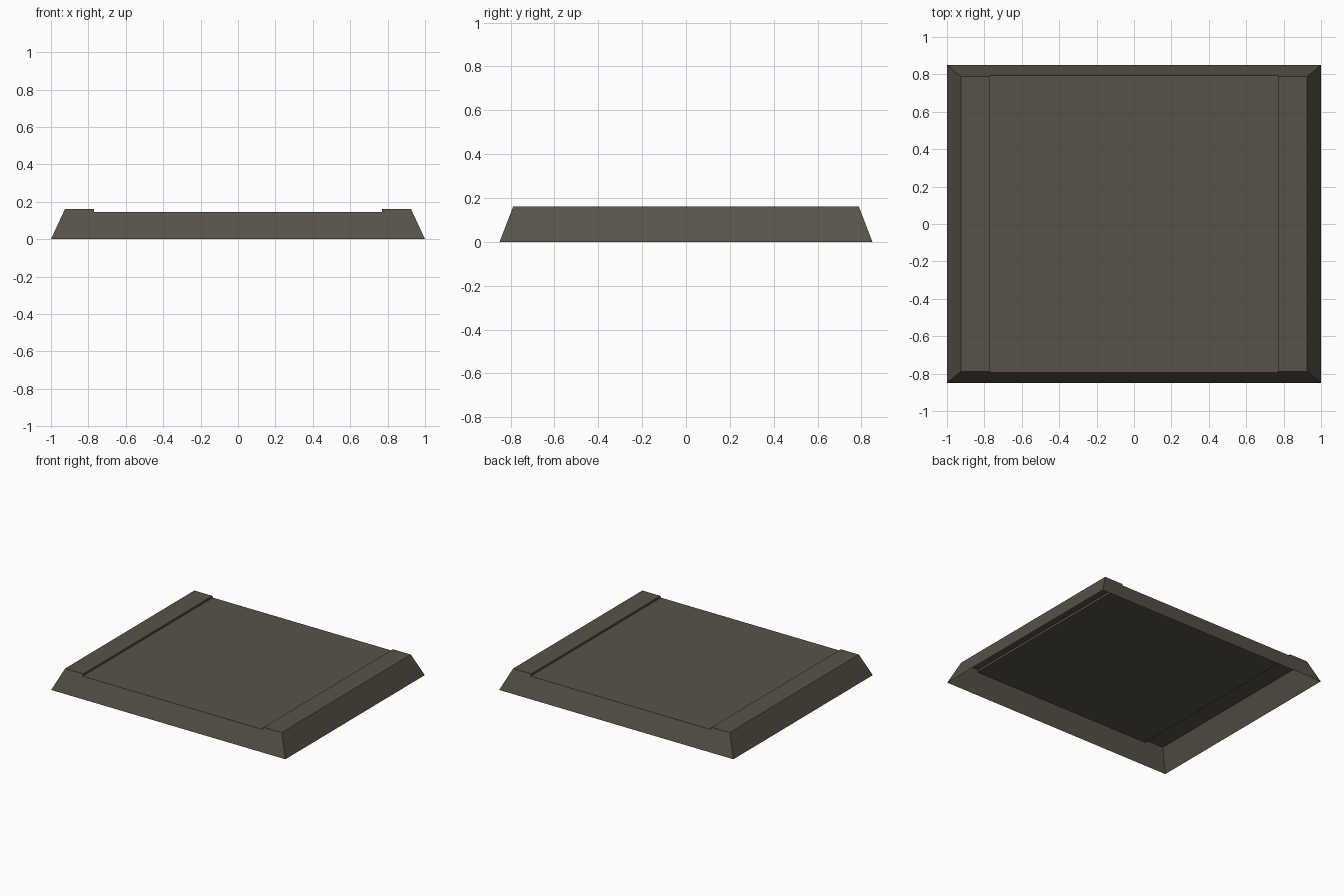
import bpy, bmesh

if "Cube" in bpy.data.objects:
    bpy.data.objects.remove(bpy.data.objects["Cube"])

HX, HY = 1.0, 0.85          # half size at the base
TX, TY = 0.925, 0.788       # half size at the top
H, FLOOR = 0.162, 0.146     # rim height and recessed panel height
PX = 0.77                   # half width of the recessed panel

mat = bpy.data.materials.new("dark olive grey")
mat.diffuse_color = (0.095, 0.086, 0.066, 1)
mat.use_nodes = True
mat.node_tree.nodes["Principled BSDF"].inputs["Base Color"].default_value = mat.diffuse_color

# Profile across x: raised strip, step down, wide panel, step up, raised strip
profile = [(-HX, 0), (-TX, H), (-PX, H), (-PX, FLOOR),
           (PX, FLOOR), (PX, H), (TX, H), (HX, 0)]


def half_depth(z):
    """Half depth of the sloped front and back at height z."""
    return HY + (TY - HY) * z / H


# Shell with sloped sides, open underneath
bm = bmesh.new()
front = [bm.verts.new((x, -half_depth(z), z)) for x, z in profile]
back = [bm.verts.new((x, half_depth(z), z)) for x, z in profile]
for i in range(len(profile) - 1):
    bm.faces.new((front[i], front[i + 1], back[i + 1], back[i]))
bm.faces.new(front[::-1])
bm.faces.new(back)

# Make every face point outwards
bm.normal_update()
flip = [f for f in bm.faces if
        (f.normal.z < -0.01) or
        (abs(f.normal.z) < 0.01 and f.normal.x * f.calc_center_median().x > 0)]
bmesh.ops.reverse_faces(bm, faces=flip)

mesh = bpy.data.meshes.new("base_plate")
bm.to_mesh(mesh)
bm.free()
mesh.materials.append(mat)
plate = bpy.data.objects.new("base_plate", mesh)
bpy.context.collection.objects.link(plate)
